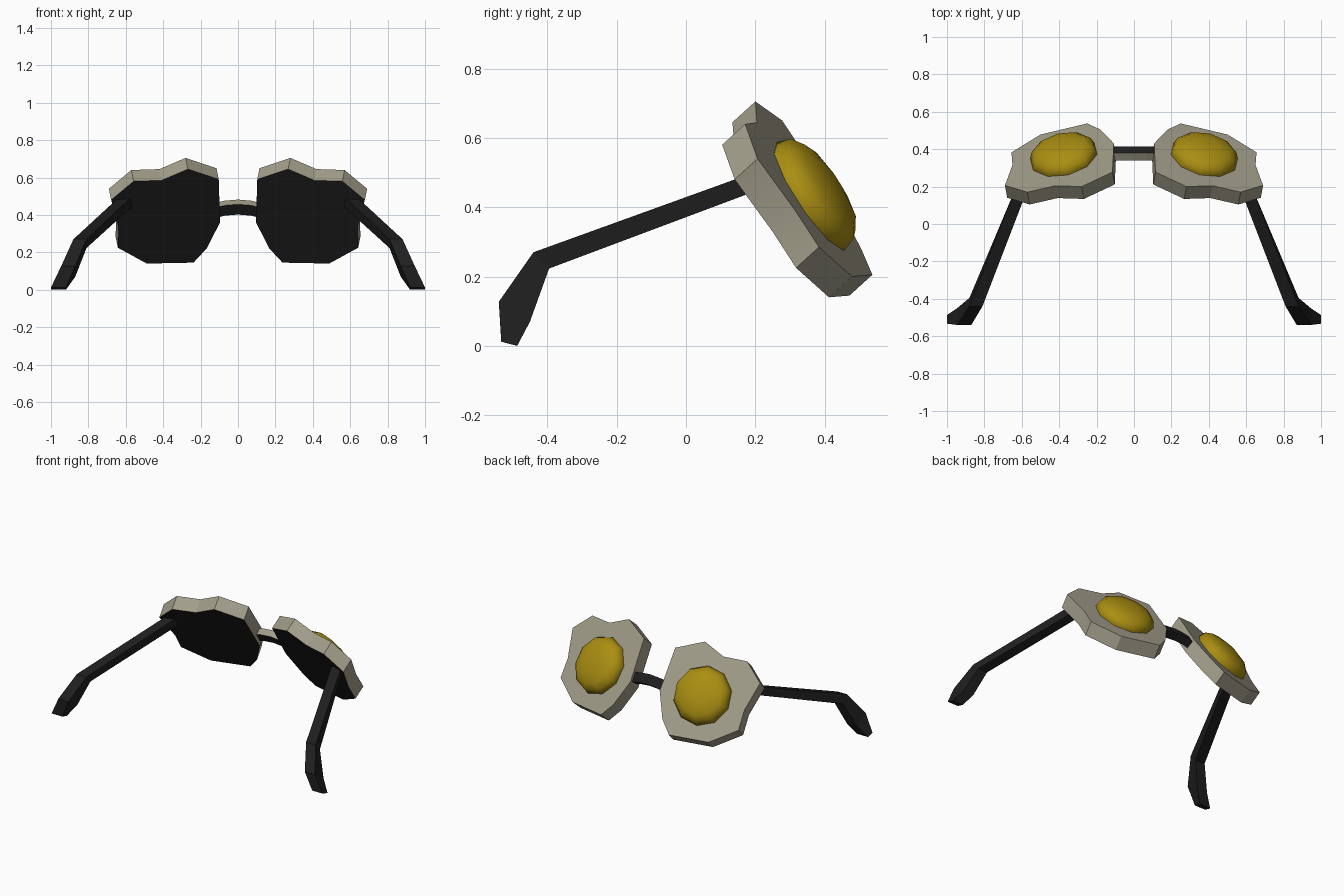
import bpy, bmesh, math
from mathutils import Vector

cube = bpy.data.objects.get("Cube")
if cube:
    bpy.data.objects.remove(cube, do_unlink=True)


def material(name, rgb):
    m = bpy.data.materials.new(name)
    m.use_nodes = True
    m.diffuse_color = (*rgb, 1)
    m.node_tree.nodes["Principled BSDF"].inputs["Base Color"].default_value = (*rgb, 1)
    return m


WHITE = material("egg white", (0.36, 0.34, 0.255))
YOLK = material("yolk yellow", (0.40, 0.27, 0.006))
BLACK = material("black plastic", (0.014, 0.014, 0.014))


def loft(name, rings, mats, smooth=0, color_rule=None):
    """Skin a list of closed rings, cap both ends and colour faces by rule."""
    bm = bmesh.new()
    loops = [[bm.verts.new(p) for p in ring] for ring in rings]
    n = len(loops[0])
    for a, b in zip(loops, loops[1:]):
        for i in range(n):
            j = (i + 1) % n
            bm.faces.new((a[i], a[j], b[j], b[i]))
    bm.faces.new(loops[0][::-1])
    bm.faces.new(loops[-1])
    bmesh.ops.recalc_face_normals(bm, faces=bm.faces)
    bm.normal_update()
    if color_rule:
        for f in bm.faces:
            f.material_index = color_rule(f)
    mesh = bpy.data.meshes.new(name)
    bm.to_mesh(mesh)
    bm.free()
    for m in mats:
        mesh.materials.append(m)
    ob = bpy.data.objects.new(name, mesh)
    bpy.context.collection.objects.link(ob)
    if smooth:
        bpy.ops.object.select_all(action='DESELECT')
        ob.select_set(True)
        bpy.context.view_layer.objects.active = ob
        bpy.ops.object.shade_smooth_by_angle(angle=math.radians(smooth))
    return ob


# Tilted lens plane
NORMAL = Vector((0.25, 1, 0.66)).normalized()
ACROSS = Vector((1, -0.25, 0)).normalized()
UP = NORMAL.cross(ACROSS)


def on_lens(x, z):
    return Vector((x, 0.2 - 0.25 * (x - 0.28) - 0.66 * (z - 0.705), z))


# Wavy egg outline, as seen from the front (x, z)
OUTLINE = [(0.28, 0.705), (0.115, 0.65), (0.108, 0.42), (0.18, 0.28),
           (0.25, 0.205), (0.50, 0.2), (0.655, 0.285), (0.65, 0.39),
           (0.69, 0.54), (0.57, 0.64), (0.42, 0.645)]
BACK = Vector((-0.012, -0.066, -0.06))

# Yolk dome: radius, height
DOME = [(0.18, -0.01), (0.185, 0.005), (0.172, 0.042), (0.135, 0.068), (0.06, 0.084)]

# Arm sections: inner x, outer x, then (y, z) of upper and lower edges
ARM = [(0.56, 0.625, (0.21, 0.505), (0.21, 0.45)),
       (0.81, 0.88, (-0.44, 0.27), (-0.395, 0.223)),
       (0.87, 0.945, (-0.54, 0.127), (-0.45, 0.07)),
       (0.92, 1.0, (-0.533, 0.012), (-0.487, 0.0))]

for side, s in (("left", 1), ("right", -1)):
    def flip(p):
        return Vector((p[0] * s, p[1], p[2]))

    # Egg white frame with a black back
    front = [on_lens(*p) for p in OUTLINE]
    loft(side + "_egg_white",
         [[flip(p) for p in front], [flip(p + BACK) for p in front]],
         [WHITE, BLACK], 20,
         lambda f: int(f.normal.dot(flip(NORMAL)) < -0.9))

    # Domed yolk
    center = on_lens(0.375, 0.43)
    rings = []
    for r, h in DOME:
        angles = [math.tau * (i + 0.5) / 10 for i in range(10)]
        rings.append([flip(center + NORMAL * h + ACROSS * r * math.cos(a)
                           + UP * r * math.sin(a)) for a in angles])
    loft(side + "_yolk", rings, [YOLK], 40)

    # Arm with bent ear tip
    loft(side + "_arm",
         [[flip((xi, *top)), flip((xo, *top)), flip((xo, *low)), flip((xi, *low))]
          for xi, xo, top, low in ARM], [BLACK])

# Arched bridge, pale on its upper rear face
SECTION = [(0.34, 0.457), (0.38, 0.482), (0.415, 0.43), (0.375, 0.402)]
loft("bridge",
     [[(x, y, z - 1.2 * x * x) for y, z in SECTION]
      for x in (-0.14, -0.07, 0, 0.07, 0.14)],
     [BLACK, WHITE], 0,
     lambda f: int(f.normal.z > 0.5 and f.normal.y < -0.2))
